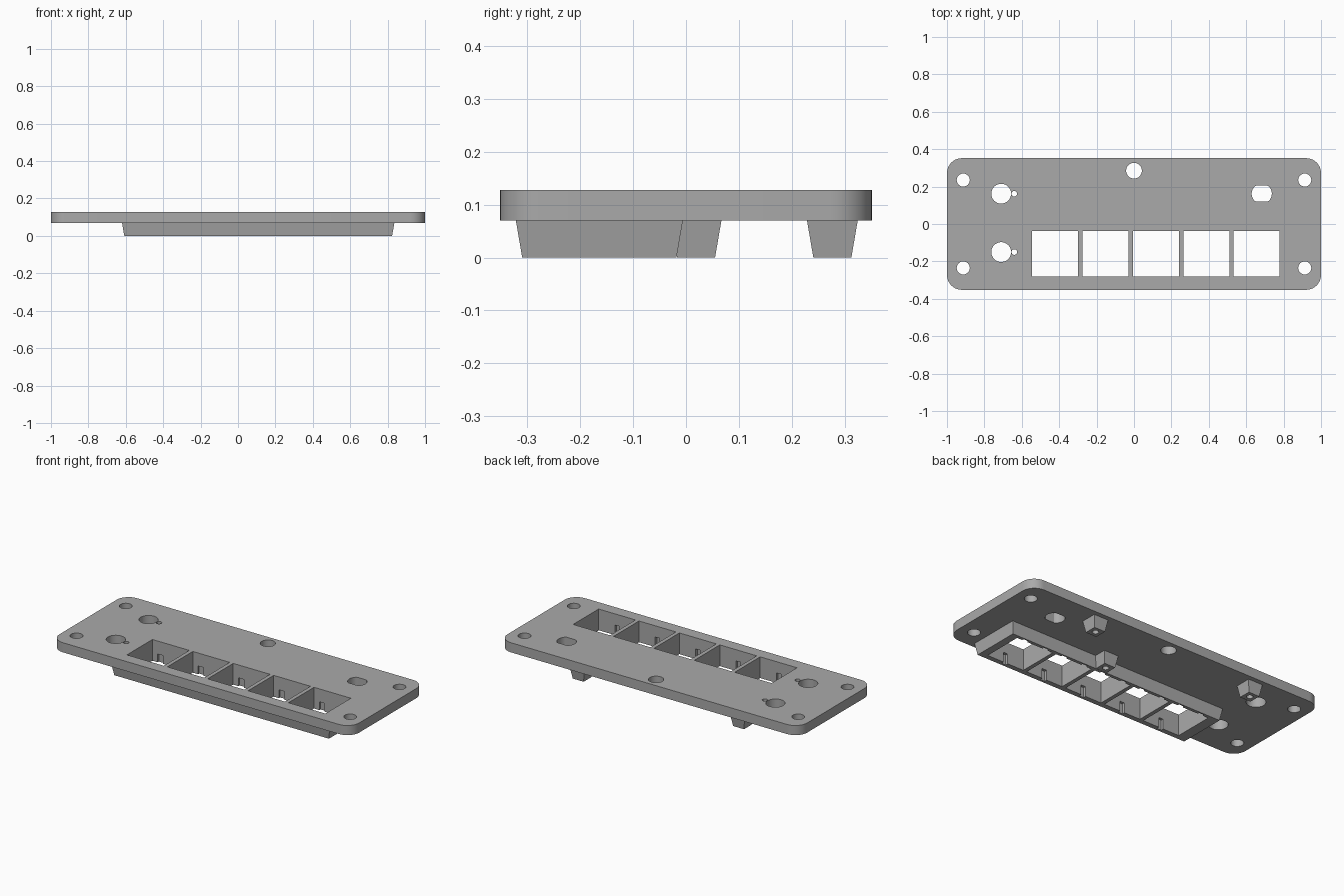
import bpy
import bmesh
import math

cube = bpy.data.objects.get("Cube")
if cube:
    bpy.data.objects.remove(cube, do_unlink=True)

grey = bpy.data.materials.new("plain grey")
colour = (0.4, 0.4, 0.4, 1)
grey.diffuse_color = colour
grey.use_nodes = True
grey.node_tree.nodes["Principled BSDF"].inputs["Base Color"].default_value = colour

PLATE_LOW, PLATE_TOP = 0.07, 0.128
SLOPE = 0.012 / PLATE_LOW


def loft(name, low, high, z0, z1):
    """Solid between two matching outlines at heights z0 and z1."""
    bm = bmesh.new()
    a = [bm.verts.new((x, y, z0)) for x, y in low]
    b = [bm.verts.new((x, y, z1)) for x, y in high]
    bm.faces.new(a[::-1])
    bm.faces.new(b)
    for i in range(len(a)):
        j = (i + 1) % len(a)
        bm.faces.new((a[i], a[j], b[j], b[i]))
    mesh = bpy.data.meshes.new(name)
    bm.to_mesh(mesh)
    bm.free()
    mesh.materials.append(grey)
    obj = bpy.data.objects.new(name, mesh)
    bpy.context.collection.objects.link(obj)
    return obj


def rect(x0, x1, y0, y1, grow=0):
    x0, x1, y0, y1 = x0 - grow, x1 + grow, y0 - grow, y1 + grow
    return [(x0, y0), (x1, y0), (x1, y1), (x0, y1)]


def disc(x, y, r, sides=32):
    turns = [2 * math.pi * i / sides for i in range(sides)]
    return [(x + r * math.cos(t), y + r * math.sin(t)) for t in turns]


def tapered(name, *sides):
    """Block that narrows downwards, sunk slightly into the plate."""
    top = PLATE_LOW + 0.02
    return loft(name, rect(*sides), rect(*sides, grow=SLOPE * top), 0, top)


def prism(outline, z0=-0.1, z1=0.3):
    return loft("cutter", outline, outline, z0, z1)


def boolean(target, tool, operation):
    mod = target.modifiers.new("bool", "BOOLEAN")
    mod.operation, mod.solver, mod.object = operation, "EXACT", tool
    bpy.context.view_layer.update()
    graph = bpy.context.evaluated_depsgraph_get()
    mesh = bpy.data.meshes.new_from_object(target.evaluated_get(graph))
    target.modifiers.clear()
    target.data = mesh
    bpy.data.objects.remove(tool, do_unlink=True)


# Plate with rounded corners
R, STEPS = 0.08, 10
outline = []
for k, (sx, sy) in enumerate([(1, 1), (-1, 1), (-1, -1), (1, -1)]):
    for i in range(STEPS + 1):
        t = (k + i / STEPS) * math.pi / 2
        outline.append((sx * (1 - R) + R * math.cos(t),
                        sy * (0.352 - R) + R * math.sin(t)))
plate = loft("mounting_plate", outline, outline, PLATE_LOW, PLATE_TOP)

# Socket frame and screw posts underneath
boolean(plate, tapered("socket_frame", -0.608, 0.824, -0.31, -0.018), "UNION")
posts = [(0.5, 0.277), (0.213, 0.019), (-0.57, 0.277)]
for x, y in posts:
    h = 0.036
    boolean(plate, tapered("screw_post", x - h, x + h, y - h, y + h), "UNION")

# Round holes through the plate
holes = [(sx * 0.913, sy * 0.235, 0.035) for sx in (-1, 1) for sy in (-1, 1)]
holes.append((0, 0.285, 0.042))
for y in (0.162, -0.15):
    holes += [(-0.71, y, 0.053), (-0.64, y, 0.015)]
cutters = [prism(disc(*hole)) for hole in holes]

# Hole with flattened sides
flat = [(x, max(0.119, min(0.205, y))) for x, y in disc(0.683, 0.162, 0.054)]
cutters.append(prism(flat))

# Blind screw holes in the posts
cutters += [prism(disc(x, y, 0.018, 20), -0.1, 0.075) for x, y in posts]

# Five socket openings with latch notches
for i in range(5):
    x = -0.422 + 0.2695 * i
    cutters.append(prism(rect(x - 0.123, x + 0.123, -0.28, -0.037)))
    cutters.append(prism(rect(x - 0.015, x + 0.015, -0.296, -0.2), -0.1, 0.06))
    for side in (-0.07, 0.07):
        cutters.append(prism(rect(x + side - 0.018, x + side + 0.018, -0.1, -0.026),
                             -0.1, 0.05))

for cutter in cutters:
    boolean(plate, cutter, "DIFFERENCE")

bpy.ops.object.select_all(action="DESELECT")
plate.select_set(True)
bpy.context.view_layer.objects.active = plate
bpy.ops.object.shade_smooth_by_angle(angle=math.radians(30))
